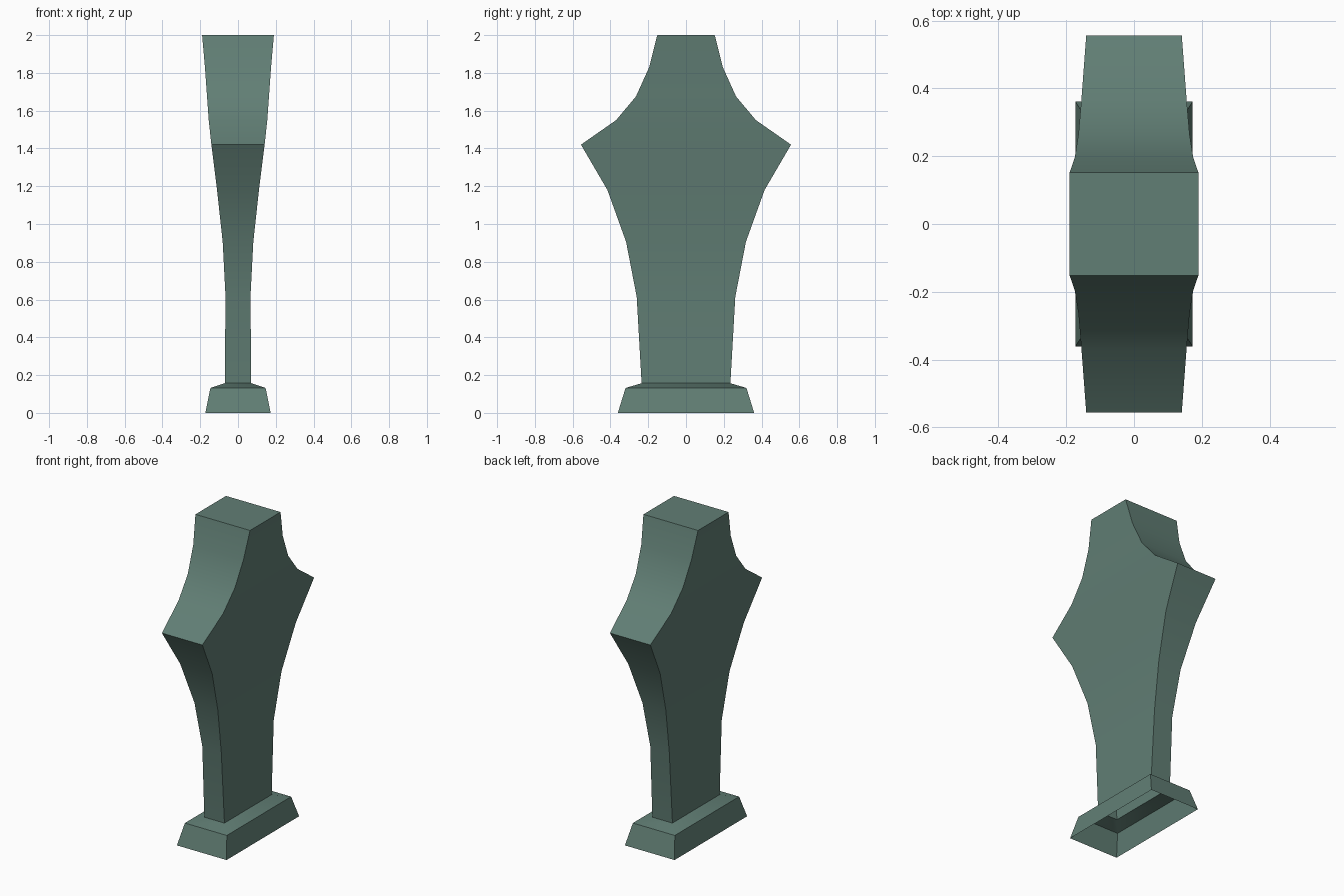
import bpy, bmesh

if "Cube" in bpy.data.objects:
    bpy.data.objects.remove(bpy.data.objects["Cube"])

stone = bpy.data.materials.new("grey_green_stone")
stone.diffuse_color = (0.12, 0.21, 0.177, 1)
stone.use_nodes = True
stone.node_tree.nodes["Principled BSDF"].inputs["Base Color"].default_value = stone.diffuse_color


def loft(name, sections, cap_top):
    """Stack rectangular sections (z, half width x, half depth y); the bottom stays open."""
    bm = bmesh.new()
    rings = [[bm.verts.new((sx * hx, sy * hy, z))
              for sx, sy in ((-1, -1), (1, -1), (1, 1), (-1, 1))]
             for z, hx, hy in sections]
    for low, high in zip(rings, rings[1:]):
        for i in range(4):
            j = (i + 1) % 4
            bm.faces.new((low[i], low[j], high[j], high[i]))
    if cap_top:
        bm.faces.new(rings[-1])
    mesh = bpy.data.meshes.new(name)
    bm.to_mesh(mesh)
    bm.free()
    mesh.materials.append(stone)
    ob = bpy.data.objects.new(name, mesh)
    bpy.context.collection.objects.link(ob)
    bpy.ops.object.select_all(action='DESELECT')
    ob.select_set(True)
    bpy.context.view_layer.objects.active = ob
    bpy.ops.object.shade_smooth_by_angle(angle=0.5236)
    return ob


# Hollow plinth with sloped sides and a shallow ledge
loft("plinth", [(0, 0.173, 0.361), (0.132, 0.146, 0.32), (0.157, 0.07, 0.235)], False)

# Flared pillar: widens to pointed shoulders, then curves in to the flat top
loft("pillar", [
    (0.157, 0.07, 0.235), (0.615, 0.066, 0.261), (0.905, 0.081, 0.317),
    (1.18, 0.111, 0.416), (1.42, 0.141, 0.556), (1.55, 0.155, 0.37),
    (1.675, 0.164, 0.265), (1.83, 0.175, 0.195), (2.0, 0.19, 0.152),
], True)
